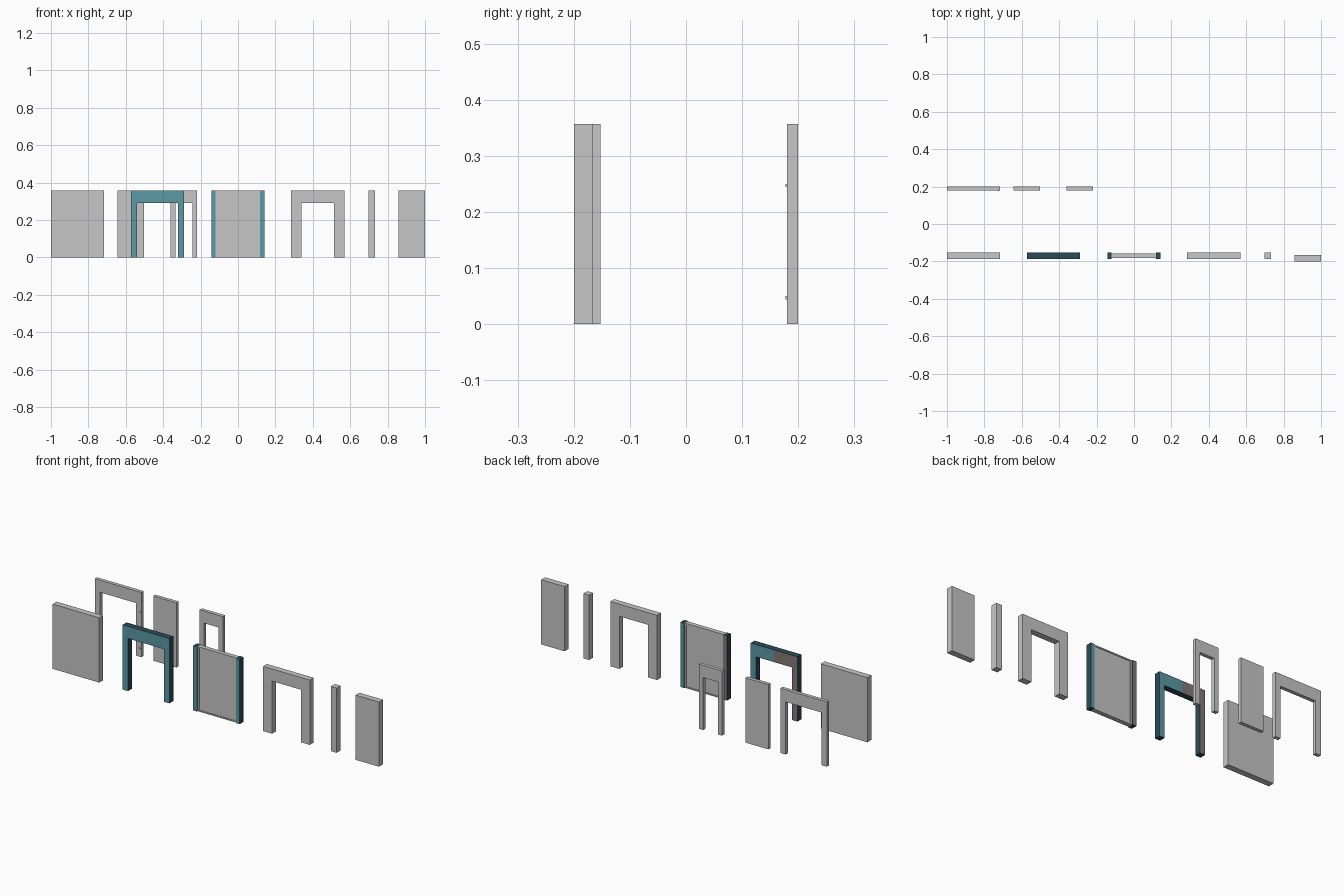
import bpy, bmesh

if "Cube" in bpy.data.objects:
    bpy.data.objects.remove(bpy.data.objects["Cube"])

H = 0.357            # common height
LINTEL = 0.29        # opening height
Y0, Y1 = -0.1868, -0.1525   # front row depth
B0, B1 = 0.18, 0.2          # back row depth


def material(name, rgb):
    m = bpy.data.materials.new(name)
    m.diffuse_color = (*rgb, 1)
    m.use_nodes = True
    m.node_tree.nodes["Principled BSDF"].inputs["Base Color"].default_value = m.diffuse_color
    return m


GREY = material("light grey", (0.57, 0.57, 0.57))
TEAL = material("teal", (0.105, 0.319, 0.376))
DARK = material("dark teal", (0.024, 0.07, 0.095))
BROWN = material("warm grey brown", (0.23, 0.19, 0.178))


def extrude(name, profile, y0, y1, mats=(GREY,), rule=None, split_x=None, split_z=None):
    """Extrude an xz profile from y0 to y1 and colour its faces by a rule."""
    bm = bmesh.new()
    face = bm.faces.new([bm.verts.new((x, y0, z)) for x, z in profile])
    ext = bmesh.ops.extrude_face_region(bm, geom=[face])["geom"]
    for v in ext:
        if isinstance(v, bmesh.types.BMVert):
            v.co.y = y1
    for co, no in ((split_x, (1, 0, 0)), (split_z, (0, 0, 1))):
        if co is not None:
            bmesh.ops.bisect_plane(bm, geom=bm.verts[:] + bm.edges[:] + bm.faces[:],
                                   plane_co=[co * n for n in no], plane_no=no)
    bmesh.ops.recalc_face_normals(bm, faces=bm.faces[:])
    bm.normal_update()
    if rule:
        for f in bm.faces:
            f.material_index = rule(f.normal, f.calc_center_median())
    me = bpy.data.meshes.new(name)
    bm.to_mesh(me)
    bm.free()
    for m in mats:
        me.materials.append(m)
    ob = bpy.data.objects.new(name, me)
    bpy.context.collection.objects.link(ob)
    return ob


def rect(x0, x1, z0=0, z1=H):
    return [(x0, z0), (x1, z0), (x1, z1), (x0, z1)]


def arch(x0, x1, leg):
    return [(x0, 0), (x0 + leg, 0), (x0 + leg, LINTEL), (x1 - leg, LINTEL),
            (x1 - leg, 0), (x1, 0), (x1, H), (x0, H)]


COLOURS = (TEAL, DARK, BROWN)


def two_tone(cx):
    """Teal front, dark edges, back face half teal and half brown."""
    def rule(n, c):
        if n.y < -0.5:
            return 0
        if n.y > 0.5:
            return 2 if c.x < cx else 0
        return 1
    return rule


# Front row: plain wall, painted doorway, grey doorway, post, half wall
extrude("wide_wall", rect(-1, -0.716), Y0, Y1)
extrude("painted_doorway", arch(-0.573, -0.288, 0.032), Y0, Y1, COLOURS,
        two_tone(-0.43), split_x=-0.43)
extrude("grey_doorway", arch(0.284, 0.569, 0.055), Y0, Y1)
extrude("post", rect(0.698, 0.733), Y0, Y1)
extrude("half_wall", rect(0.857, 1), -0.2, -0.166)

# Framed panel: two painted side posts, thin rim, recessed centre
for side, x0, x1 in (("left", -0.143, -0.12), ("right", 0.118, 0.141)):
    extrude(side + "_painted_post", rect(x0, x1), Y0, Y1, COLOURS, two_tone(0))
RX0, RX1 = -0.12, 0.118
RY0, RY1 = -0.182, -0.157
extrude("rim_left", rect(RX0, RX0 + 0.009), RY0, RY1)
extrude("rim_right", rect(RX1 - 0.009, RX1), RY0, RY1)
extrude("rim_bottom", rect(RX0 + 0.009, RX1 - 0.009, 0, 0.007), RY0, RY1)
extrude("rim_top", rect(RX0 + 0.009, RX1 - 0.009, H - 0.007, H), RY0, RY1)
extrude("centre_panel", rect(RX0 + 0.009, RX1 - 0.009, 0.007, H - 0.007), -0.178, -0.161)

# Back row: thin doorway, thin panel, narrow doorway
extrude("thin_doorway", arch(-1, -0.716, 0.032), B0, B1)
extrude("thin_panel", rect(-0.643, -0.502), B0, B1)
extrude("narrow_doorway", arch(-0.36, -0.218, 0.026), B0, B1)

# Tiny pegs on the front of the thin doorway
for i, z in enumerate((0.047, 0.247)):
    extrude(f"peg_{i}", rect(-0.728, -0.722, z - 0.003, z + 0.003), 0.177, B0)
